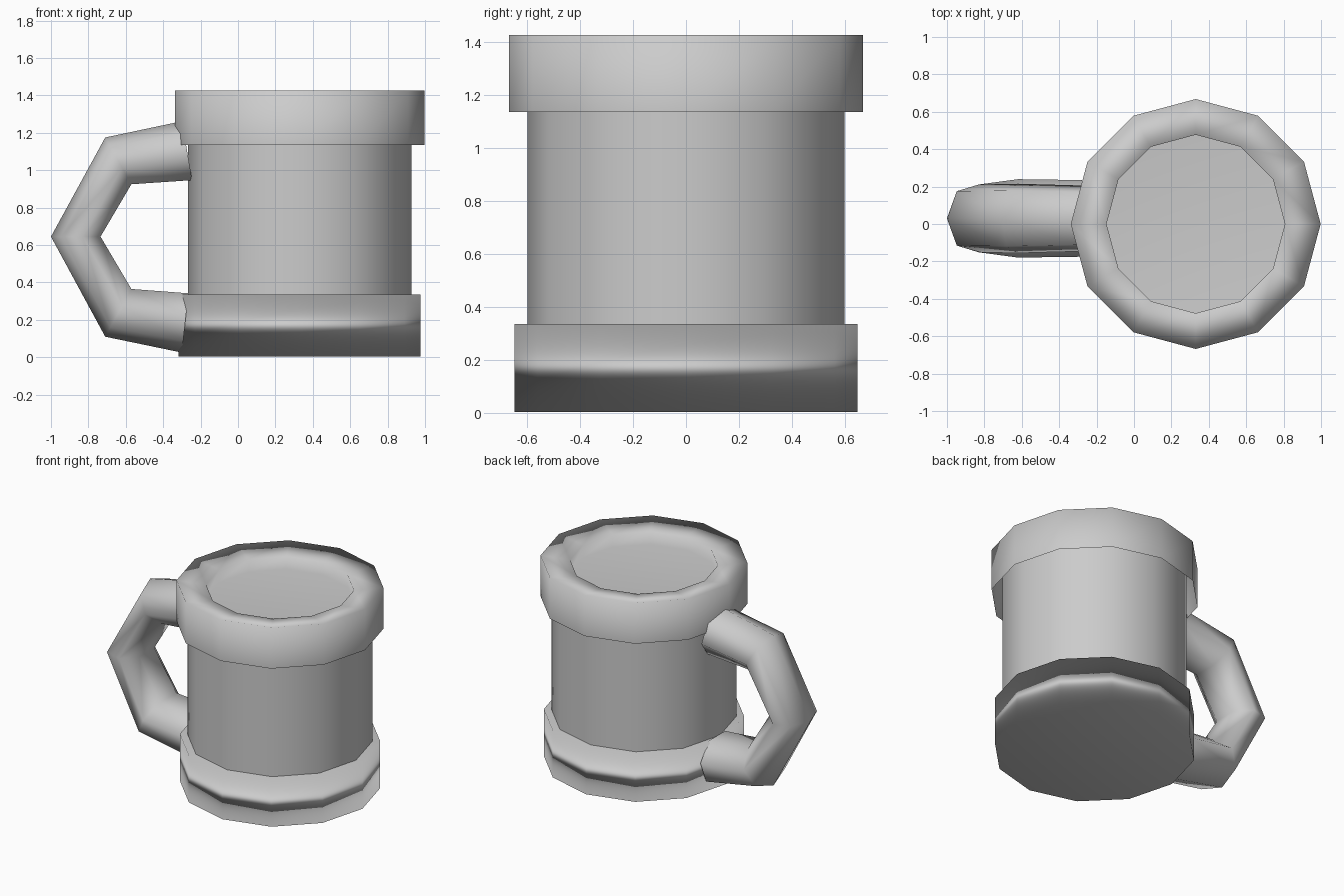
import bpy, bmesh
from math import cos, sin, tau, pi
from mathutils import Vector

CX = 0.33          # axis of the cup
SIDES = 12
HANDLE_SIDES = 7

cube = bpy.data.objects.get("Cube")
if cube:
    bpy.data.objects.remove(cube, do_unlink=True)

TONE = (0.6, 0.6, 0.6, 1)
grey = bpy.data.materials.new("plain_grey")
grey.use_nodes = True
grey.diffuse_color = TONE
grey.node_tree.nodes["Principled BSDF"].inputs["Base Color"].default_value = TONE


def skin(name, rings, cap_start=False, cap_end=False):
    """Join equal rings of points into one smooth surface."""
    bm = bmesh.new()
    rows = [[bm.verts.new(p) for p in ring] for ring in rings]
    for a, b in zip(rows, rows[1:]):
        n = len(a)
        for i in range(n):
            j = (i + 1) % n
            bm.faces.new((a[i], a[j], b[j], b[i]))
    if cap_start:
        bm.faces.new(rows[0][::-1])
    if cap_end:
        bm.faces.new(rows[-1])
    bmesh.ops.recalc_face_normals(bm, faces=bm.faces[:])
    for f in bm.faces:
        f.smooth = True
    mesh = bpy.data.meshes.new(name)
    bm.to_mesh(mesh)
    bm.free()
    mesh.materials.append(grey)
    obj = bpy.data.objects.new(name, mesh)
    bpy.context.collection.objects.link(obj)
    # Large faces pull the smooth shading towards themselves
    mod = obj.modifiers.new("large_face_normals", 'WEIGHTED_NORMAL')
    mod.mode = 'FACE_AREA'
    mod.weight = 50


def circle(r, z):
    return [Vector((CX + r * cos(tau * i / SIDES), r * sin(tau * i / SIDES), z))
            for i in range(SIDES)]


# Foot: a solid disc
skin("base", [circle(0.647, 0.003), circle(0.647, 0.335)], cap_start=True, cap_end=True)

# Wall of the cup, running up inside the rim
skin("body", [circle(0.597, 0.3), circle(0.597, 1.38)])

# Rim, open below, its top sloping in to a shallow sunken inside
skin("rim", [circle(0.668, 1.135), circle(0.668, 1.425),
             circle(0.477, 1.4), circle(0.477, 1.31)], cap_end=True)

# Handle: seven-sided rings given by outer point, inner edge and half width
stations = [
    ((-0.30, 1.262), (-0.245, 0.947), 0.18),
    ((-0.71, 1.175), (-0.57, 0.925), 0.19),
    ((-1.0, 0.645), (-0.735, 0.645), 0.186),
    ((-0.71, 0.11), (-0.57, 0.365), 0.215),
    ((-0.30, 0.025), (-0.265, 0.342), 0.21),
]


def handle_ring(outer, inner, half):
    o = Vector((outer[0], 0.03, outer[1]))
    i = Vector((inner[0], 0.03, inner[1]))
    arm = (o - i) / (1 + cos(pi / HANDLE_SIDES))
    side = Vector((0, half, 0))
    angles = [tau * k / HANDLE_SIDES for k in range(HANDLE_SIDES)]
    return [o - arm + arm * cos(a) + side * sin(a) for a in angles]


skin("handle", [handle_ring(*s) for s in stations])
